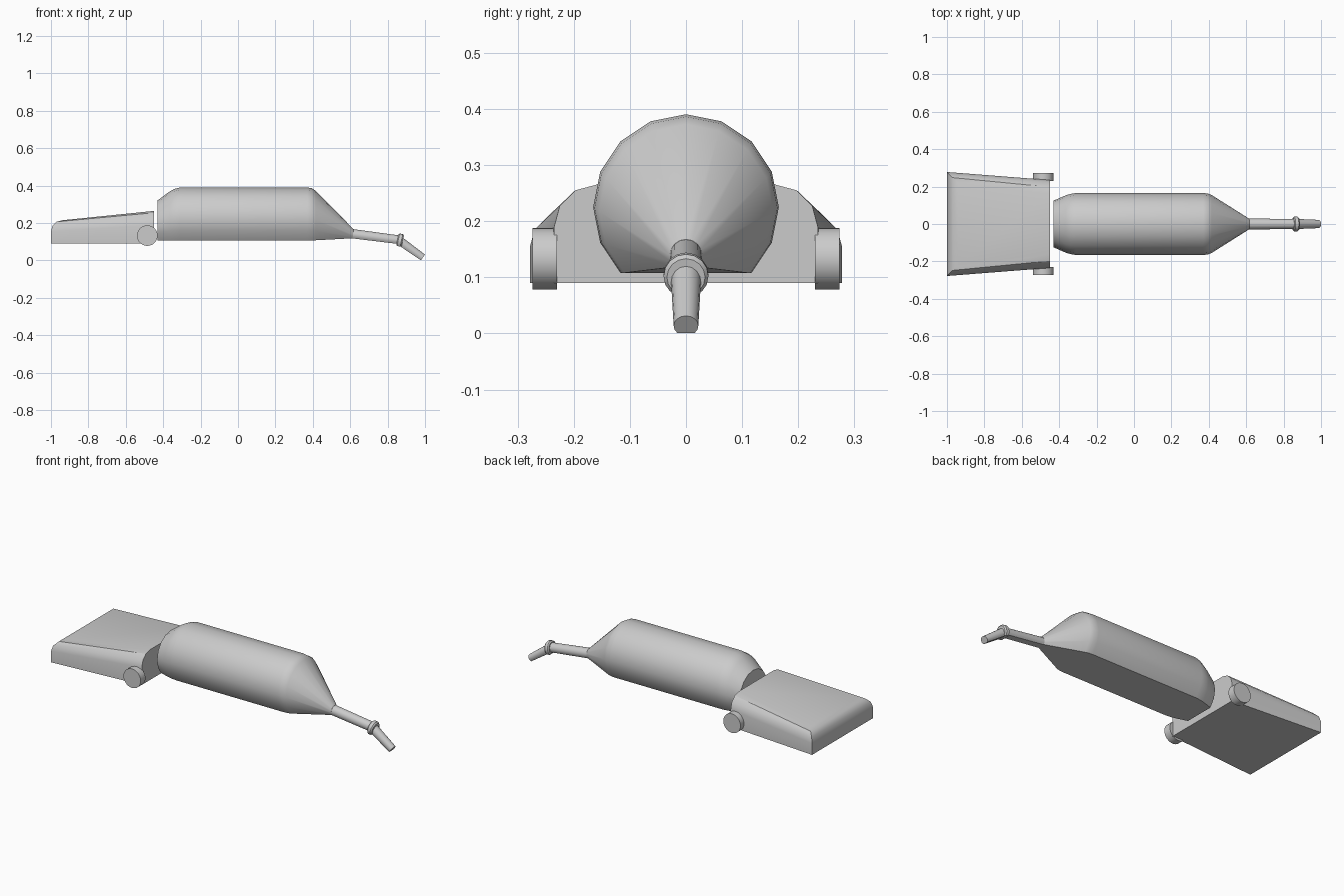
import bpy, bmesh
from math import sin, cos, pi, radians

if "Cube" in bpy.data.objects:
    bpy.data.objects.remove(bpy.data.objects["Cube"])


def finish(name, bm):
    bmesh.ops.recalc_face_normals(bm, faces=bm.faces)
    mesh = bpy.data.meshes.new(name)
    bm.to_mesh(mesh)
    bm.free()
    ob = bpy.data.objects.new(name, mesh)
    bpy.context.collection.objects.link(ob)
    bpy.ops.object.select_all(action='DESELECT')
    ob.select_set(True)
    bpy.context.view_layer.objects.active = ob
    bpy.ops.object.shade_smooth_by_angle(angle=radians(32))
    return ob


def loft(name, rings):
    """Skin a list of equal-length point rings and cap both ends."""
    bm = bmesh.new()
    rows = [[bm.verts.new(p) for p in ring] for ring in rings]
    n = len(rows[0])
    for a, b in zip(rows, rows[1:]):
        for i in range(n):
            bm.faces.new((a[i], a[(i + 1) % n], b[(i + 1) % n], b[i]))
    bm.faces.new(rows[0])
    bm.faces.new(rows[-1])
    return finish(name, bm)


def section(x, z, r, tilt=0):
    """16-sided circle with its bottom cut flat, tilted nose-down by tilt degrees."""
    t = radians(tilt)
    pts = []
    for i in range(-2, 11):
        a = i * pi / 8
        u = r * sin(a)
        pts.append((x + u * sin(t), r * cos(a), z + u * cos(t)))
    return pts


# Floor head: tapered box with the back and side top edges rounded
def head_ring(inset_b, z_b, inset_f, z_f):
    xb, wb, xf, wf = -1 + inset_b, 0.278 - inset_b, -0.45, 0.235 - inset_f
    return [(xb, -wb, z_b), (xf, -wf, z_f), (xf, wf, z_f), (xb, wb, z_b)]


rings = [head_ring(0, 0.09, 0, 0.09)]
rb, rf = 0.06, 0.075
for k in range(4):
    a = k * pi / 6
    i, d = 1 - cos(a), 1 - sin(a)
    rings.append(head_ring(rb * i, 0.215 - rb * d, rf * i, 0.265 - rf * d))
loft("floor_head", rings)

# Wheels
for side, label in ((-1, "right"), (1, "left")):
    rings = [[(-0.485 + 0.055 * cos(2 * pi * i / 32), side * y,
               0.133 + 0.055 * sin(2 * pi * i / 32)) for i in range(32)]
             for y in (0.23, 0.274)]
    loft(label + "_wheel", rings)

# Body shell: flat-bottomed barrel narrowing to the neck
body = [(-0.43, 0.125), (-0.365, 0.153), (-0.34, 0.161), (-0.31, 0.1655),
        (0.37, 0.1655), (0.395, 0.163), (0.415, 0.155)]
rings = [section(x, 0.108 + r * sin(pi / 4), r) for x, r in body]
rings.append(section(0.615, 0.139, 0.029, 5))
loft("body", rings)

# Neck, collar and bent grip
loft("neck", [section(0.61, 0.139, 0.029, 9), section(0.86, 0.107, 0.027, 9)])
loft("collar", [section(0.851, 0.106, 0.034, 12), section(0.856, 0.105, 0.040, 12),
                section(0.873, 0.102, 0.040, 12), section(0.880, 0.100, 0.034, 12)])
loft("grip", [section(0.868, 0.098, 0.027, 36), section(0.987, 0.0135, 0.022, 36)])
